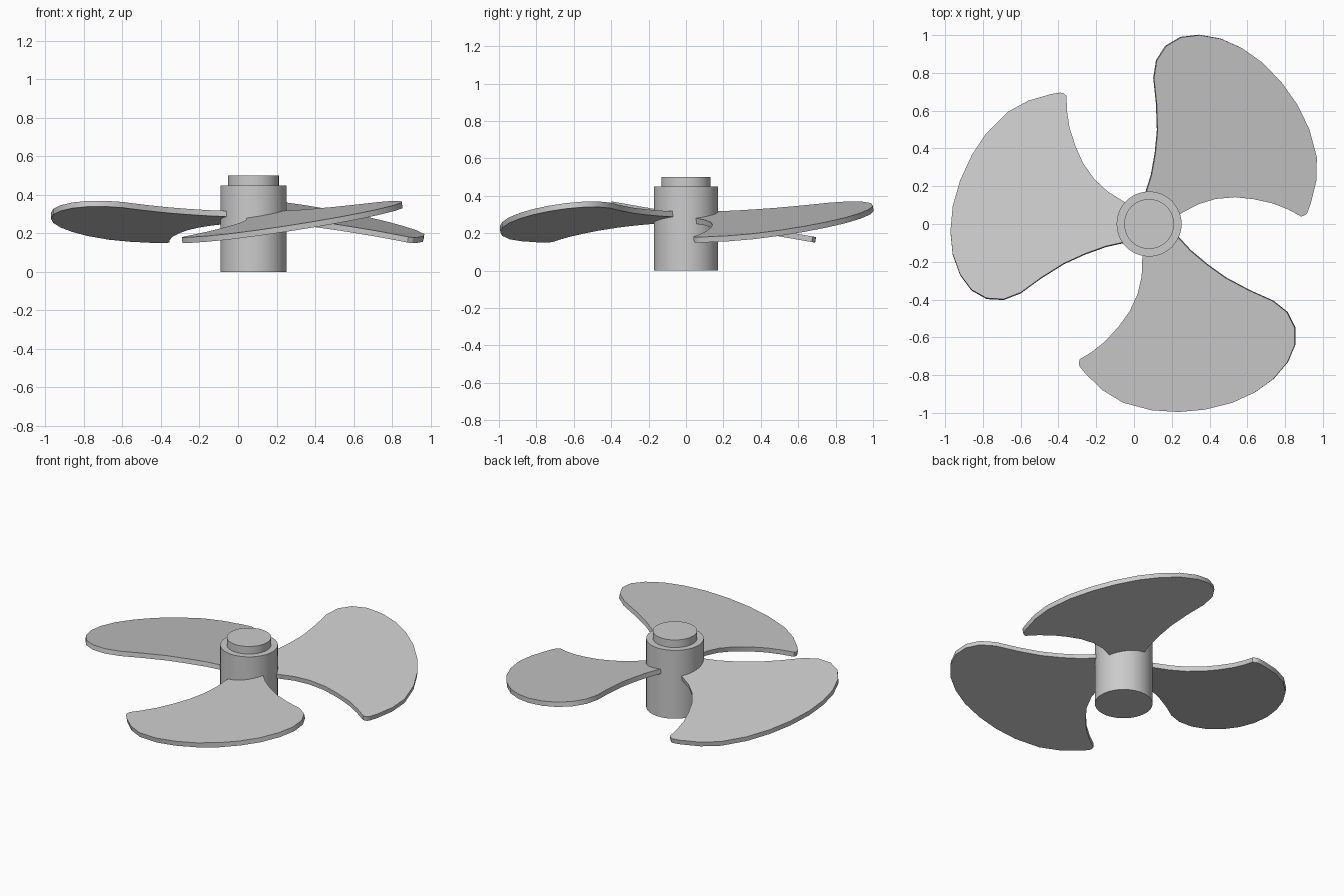
import bpy, bmesh, math
from mathutils import Matrix

cube = bpy.data.objects.get("Cube")
if cube:
    bpy.data.objects.remove(cube, do_unlink=True)

HUB_X = 0.08
PITCH = math.radians(9.9)
THICK = 0.03

grey = bpy.data.materials.new("grey_metal")
grey.use_nodes = True
colour = (0.6, 0.6, 0.6, 1)
grey.diffuse_color = colour
grey.node_tree.nodes["Principled BSDF"].inputs["Base Color"].default_value = colour


def add_object(name, bm, angle):
    bmesh.ops.recalc_face_normals(bm, faces=bm.faces)
    mesh = bpy.data.meshes.new(name)
    bm.to_mesh(mesh)
    bm.free()
    mesh.materials.append(grey)
    obj = bpy.data.objects.new(name, mesh)
    bpy.context.collection.objects.link(obj)
    bpy.ops.object.select_all(action="DESELECT")
    obj.select_set(True)
    bpy.context.view_layer.objects.active = obj
    bpy.ops.object.shade_smooth_by_angle(angle=math.radians(angle))
    return obj


# Hub: one stepped profile spun around the shaft axis
bm = bmesh.new()
profile = [(0, 0), (0.172, 0), (0.172, 0.45), (0.132, 0.45), (0.132, 0.5), (0, 0.5)]
verts = [bm.verts.new((r, 0, z)) for r, z in profile]
edges = [bm.edges.new(pair) for pair in zip(verts, verts[1:])]
bmesh.ops.spin(bm, geom=verts + edges, cent=(0, 0, 0), axis=(0, 0, 1),
               angle=math.tau, steps=48)
bmesh.ops.remove_doubles(bm, verts=bm.verts, dist=0.0001)
add_object("hub", bm, 30).location.x = HUB_X

# Blade outline as seen from above, pointing to -x: trailing edge, root, leading edge, rim
outline = [
    (-.375, .69), (-.357, .675), (-.355, .6), (-.342, .51), (-.31, .41), (-.27, .32),
    (-.21, .235), (-.14, .17), (-.06, .12), (.02, .07),
    (.02, -.08), (-.06, -.10), (-.15, -.12), (-.26, -.16), (-.37, -.21), (-.49, -.285),
    (-.6, -.365), (-.69, -.4), (-.78, -.395), (-.86, -.35), (-.92, -.27), (-.96, -.16),
    (-.972, -.04), (-.96, .09), (-.92, .23), (-.86, .36), (-.78, .48), (-.67, .59),
    (-.56, .65), (-.44, .685), (-.39, .693),
]


def add_blade(name, turn):
    bm = bmesh.new()
    base = bm.faces.new([bm.verts.new((x - HUB_X, y / math.cos(PITCH), -THICK / 2))
                         for x, y in outline])
    new = bmesh.ops.extrude_face_region(bm, geom=[base], use_keep_orig=True)["geom"]
    top = [v for v in new if isinstance(v, bmesh.types.BMVert)]
    bmesh.ops.translate(bm, verts=top, vec=(0, 0, THICK))
    # Pitch the flat blade about its radial axis, then swing it around the hub
    place = (Matrix.Translation((HUB_X, 0, 0.285))
             @ Matrix.Rotation(math.radians(turn), 4, "Z")
             @ Matrix.Rotation(-PITCH, 4, "X"))
    bm.transform(place)
    add_object(name, bm, 35)


for name, turn in (("right_blade", 0), ("front_blade", 120), ("back_blade", 240)):
    add_blade(name, turn)
